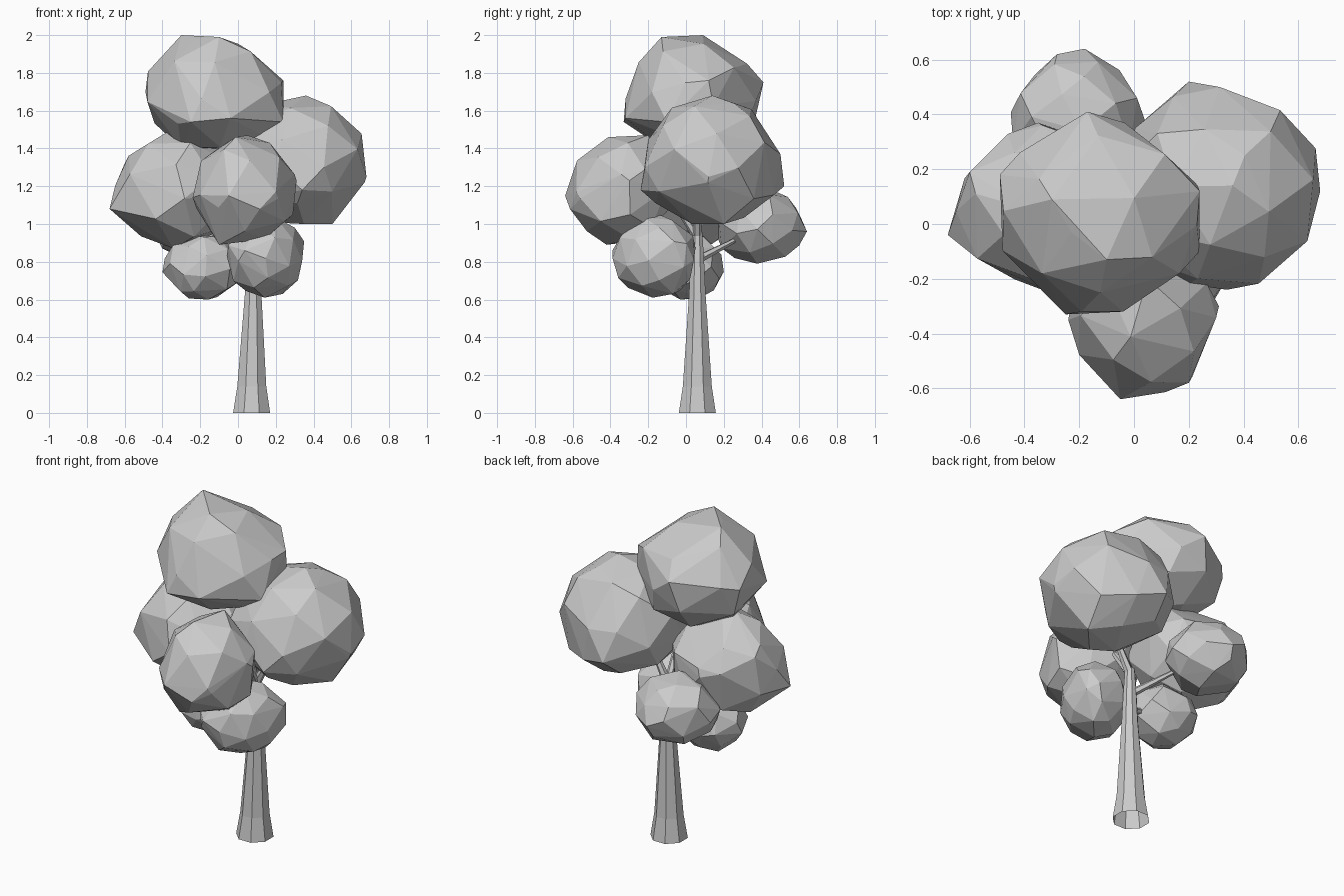
import bpy, bmesh, math, random
from mathutils import Vector

if "Cube" in bpy.data.objects:
    bpy.data.objects.remove(bpy.data.objects["Cube"])

random.seed(4)


def make_object(name, bm):
    bmesh.ops.recalc_face_normals(bm, faces=bm.faces[:])
    mesh = bpy.data.meshes.new(name)
    bm.to_mesh(mesh)
    bm.free()
    obj = bpy.data.objects.new(name, mesh)
    bpy.context.collection.objects.link(obj)


def leaf_clump(name, lo, hi, count, knobs=(), skew=0.0):
    """Faceted blob: hull of jittered, evenly spread points fitted to a box,
    plus a few protruding corner points (knobs)."""
    pts = []
    spin = random.uniform(0, 6.28)
    for i in range(count):
        z = 1 - 2 * (i + 0.5) / count
        a = spin + i * math.pi * (3 - math.sqrt(5))
        r = math.sqrt(1 - z * z)
        p = Vector((r * math.cos(a), r * math.sin(a), z))
        p += Vector([random.uniform(-0.12, 0.12) for _ in range(3)])
        p = p.normalized() * random.uniform(0.97, 1.03)
        p = Vector((p.y, p.z, p.x))
        pts.append(Vector((p.x + skew * p.y, p.y + skew * p.x, p.z)))
    mn = [min(p[k] for p in pts) for k in range(3)]
    mx = [max(p[k] for p in pts) for k in range(3)]
    bm = bmesh.new()
    for p in pts:
        bm.verts.new([lo[k] + (p[k] - mn[k]) / (mx[k] - mn[k]) * (hi[k] - lo[k])
                      for k in range(3)])
    for p in knobs:
        bm.verts.new(p)
    bmesh.ops.convex_hull(bm, input=bm.verts[:])
    loose = [v for v in bm.verts if not v.link_faces]
    bmesh.ops.delete(bm, geom=loose, context='VERTS')
    make_object(name, bm)


def limb(name, path, sides):
    """Tapered tube through (x, y, z, radius) points."""
    bm = bmesh.new()
    axis = (Vector(path[-1][:3]) - Vector(path[0][:3])).normalized()
    rot = Vector((0, 0, 1)).rotation_difference(axis)
    if sides == 8:
        rot.identity()
    rings = []
    for x, y, z, r in path:
        rings.append([bm.verts.new(Vector((x, y, z)) + rot @ Vector(
            (r * math.cos((k + 0.5) * math.tau / sides),
             r * math.sin((k + 0.5) * math.tau / sides), 0))) for k in range(sides)])
    for a, b in zip(rings, rings[1:]):
        for k in range(sides):
            j = (k + 1) % sides
            bm.faces.new((a[k], a[j], b[j], b[k]))
    bm.faces.new(rings[-1])
    if sides != 8:
        bm.faces.new(rings[0])
    make_object(name, bm)


# Trunk, flared at the foot
limb("trunk", [(0.072, 0.06, 0, 0.106), (0.073, 0.06, 0.14, 0.083),
               (0.08, 0.06, 0.62, 0.048), (0.08, 0.06, 0.82, 0.038),
               (0.08, 0.06, 0.96, 0.028)], 8)

# Branches reaching into the clumps
limb("branch_right", [(0.08, 0.06, 0.93, 0.026), (0.17, 0.06, 1.1, 0.018)], 6)
limb("branch_front", [(0.08, 0.06, 0.93, 0.024), (0.1, -0.05, 1.1, 0.016)], 6)
limb("branch_back", [(0.07, 0.06, 0.81, 0.024), (-0.08, 0.27, 0.92, 0.012)], 6)
limb("branch_low", [(0.07, 0.06, 0.7, 0.02), (-0.1, 0.04, 0.76, 0.016)], 6)

# Foliage clumps: lower and upper corners, point count, protruding corners
leaf_clump("foliage_top", (-0.48, -0.32, 1.4), (0.23, 0.37, 1.98), 26,
           [(0.24, -0.1, 1.54), (0.24, 0.12, 1.76), (-0.25, -0.33, 1.54),
            (-0.04, -0.32, 1.56), (-0.17, 0.41, 1.75), (-0.3, 0.09, 2.0),
            (-0.1, -0.13, 1.99), (-0.49, 0.18, 1.7)])
leaf_clump("foliage_right", (-0.05, -0.22, 1.0), (0.67, 0.5, 1.64), 34,
           [(0.36, 0.14, 1.68), (0.2, 0.52, 1.2), (0.68, 0.12, 1.25),
            (0.34, -0.24, 1.18), (0.5, 0.2, 1.0)])
leaf_clump("foliage_front", (-0.22, -0.62, 0.91), (0.3, -0.06, 1.46), 28,
           [(-0.05, -0.64, 1.15), (0.2, -0.58, 1.17), (0.31, -0.3, 1.23),
            (-0.1, -0.42, 0.89), (0.05, -0.2, 1.47), (-0.24, -0.35, 1.14)])
leaf_clump("foliage_left", (-0.65, -0.26, 0.87), (0.0, 0.36, 1.47), 28,
           [(-0.68, -0.04, 1.08), (-0.6, 0.19, 1.32), (-0.35, 0.37, 1.2),
            (-0.37, 0.05, 1.49), (-0.14, 0.05, 1.43)])
leaf_clump("foliage_back", (-0.45, 0.16, 0.79), (0.04, 0.62, 1.19), 32,
           [(-0.18, 0.64, 0.96)])
leaf_clump("foliage_low_left", (-0.40, -0.16, 0.6), (0.01, 0.2, 0.94), 32)
leaf_clump("foliage_low_front", (-0.06, -0.39, 0.61), (0.35, 0.05, 1.05), 36,
           skew=0.13)
